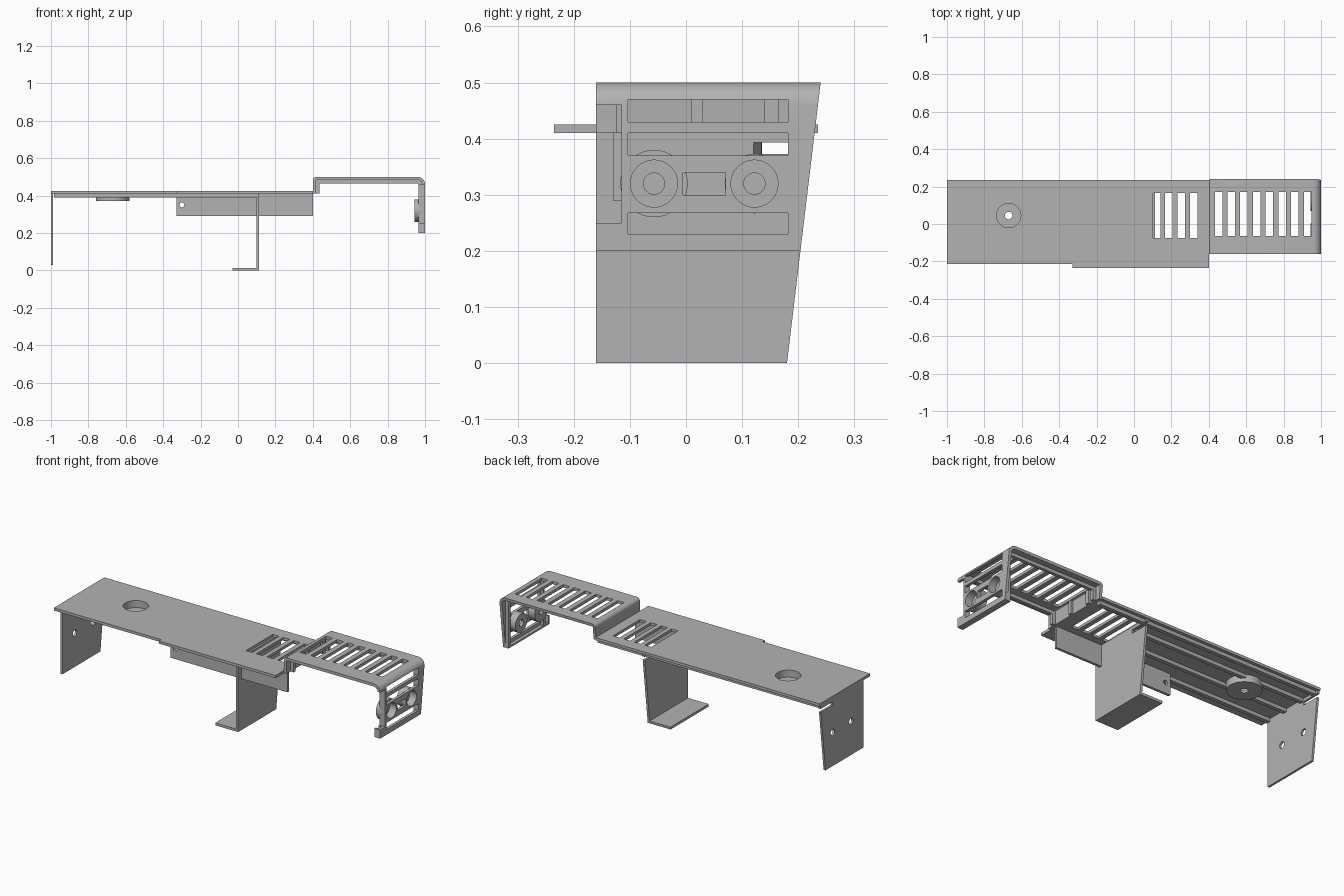
import bpy, bmesh, math
from mathutils import Vector

if "Cube" in bpy.data.objects:
    bpy.data.objects.remove(bpy.data.objects["Cube"])

gray = bpy.data.materials.new("plain_gray")
gray.use_nodes = True
gray.diffuse_color = (0.45, 0.45, 0.45, 1)
gray.node_tree.nodes["Principled BSDF"].inputs["Base Color"].default_value = (0.45, 0.45, 0.45, 1)


def place(u, v, w, axis):
    return Vector({"x": (w, u, v), "y": (u, w, v), "z": (u, v, w)}[axis])


# A solid is (outline, axis, start, end)
def rect(u0, u1, v0, v1, axis, a, b):
    return ([(u0, v0), (u1, v0), (u1, v1), (u0, v1)], axis, a, b)


def disc(u, v, r, axis, a, b, n=32):
    pts = [(u + r * math.cos(i * math.tau / n), v + r * math.sin(i * math.tau / n)) for i in range(n)]
    return (pts, axis, a, b)


def build(name, solids):
    bm = bmesh.new()
    for pts, axis, a, b in solids:
        lo = [bm.verts.new(place(u, v, a, axis)) for u, v in pts]
        hi = [bm.verts.new(place(u, v, b, axis)) for u, v in pts]
        bm.faces.new(lo)
        bm.faces.new(hi)
        for i in range(len(pts)):
            j = (i + 1) % len(pts)
            bm.faces.new((lo[i], lo[j], hi[j], hi[i]))
    bmesh.ops.recalc_face_normals(bm, faces=bm.faces)
    mesh = bpy.data.meshes.new(name)
    bm.to_mesh(mesh)
    bm.free()
    ob = bpy.data.objects.new(name, mesh)
    mesh.materials.append(gray)
    bpy.context.collection.objects.link(ob)
    return ob


def part(name, solids, cuts=()):
    ob = build(name, solids)
    bpy.ops.object.select_all(action="DESELECT")
    bpy.context.view_layer.objects.active = ob
    ob.select_set(True)
    # Each cut group holds separate solids
    for group in cuts:
        cutter = build("cutter", group)
        cutter.hide_render = True
        mod = ob.modifiers.new("cut", "BOOLEAN")
        mod.object = cutter
        mod.solver = "EXACT"
        bpy.ops.object.modifier_apply(modifier=mod.name)
        bpy.data.objects.remove(cutter)
    bpy.ops.object.shade_smooth_by_angle(angle=math.radians(30))
    return ob


# Everything tapers along one slanted back edge
def back(z):
    return 0.18 + 0.12 * z


slant = ([(back(-0.1), -0.1), (0.4, -0.1), (0.4, 0.6), (back(0.6), 0.6)], "x", -1.2, 1.2)
recess = disc(-0.67, 0.045, 0.065, "z", 0.385, 0.5)
pin_hole = disc(-0.67, 0.045, 0.02, "z", 0.3, 0.5)

# Main plate
outline = [(-1, -0.215), (-0.33, -0.215), (-0.33, -0.235), (0.4, -0.235), (0.4, 0.235), (-1, 0.235)]
vents = [rect(x, x + 0.04, -0.075, 0.165, "z", 0.3, 0.5) for x in (0.102, 0.167, 0.233, 0.3)]
part("main_plate", [(outline, "z", 0.41, 0.425)], [vents + [recess]])

# Ribs under the main plate
for i, (y, end) in enumerate([(-0.155, 0.1), (-0.03, 0.1), (0.1, 0.1), (0.195, 0.4)]):
    part(f"plate_rib_{i}", [rect(y, y + 0.022, 0.39, 0.41, "x", -0.985, end)], [[recess]])

# Round socket under the plate
part("socket", [disc(-0.67, 0.045, 0.09, "z", 0.37, 0.41, 48)], [[recess], [pin_hole]])

# Front flange
part("front_flange", [rect(-0.33, 0.4, 0.29, 0.41, "y", -0.13, -0.115)],
     [[disc(-0.3, 0.35, 0.013, "y", -0.3, 0.1, 24)]])

# Legs, notched at the top of the back edge
notch = rect(0.12, 0.4, 0.373, 0.393, "x", -1.2, 1.2)
screw_holes = [disc(y, 0.22, 0.018, "x", -1.2, -0.8, 24) for y in (-0.045, 0.12)]
part("end_leg", [rect(-0.155, 0.3, 0.03, 0.41, "x", -1, -0.988)], [[slant], [notch] + screw_holes])
leg_profile = [(-0.03, 0), (0.113, 0), (0.113, 0.41), (0.1, 0.41), (0.1, 0.014), (-0.03, 0.014)]
part("middle_leg", [(leg_profile, "y", -0.16, 0.3)], [[slant], [notch]])


# Bent path of the raised cover, at depth d below its outer face
def path(d, low):
    pts = [(0.4 + d, 0.41)]
    for x, r, start in ((0.4 + d, max(0.02 - d, 0.004), 180), (1 - d, max(0.04 - d, 0.006), 90)):
        cx = x + r if start == 180 else x - r
        for k in range(7):
            t = math.radians(start - 15 * k)
            pts.append((cx + r * math.cos(t), 0.5 - d - r + r * math.sin(t)))
    return pts + [(1 - d, low)]


def strip(d0, d1, low, y0, y1):
    return (path(d0, low) + path(d1, low)[::-1], "y", y0, y1)


# Raised cover with top vents and a pierced end panel
top_vents = [rect(x, x + 0.04, -0.065, 0.17, "z", 0.45, 0.6)
             for x in [0.432 + 0.068 * i for i in range(8)]]
end_slots = [rect(-0.103, 0.182, z0, z1, "x", 0.9, 1.1)
             for z0, z1 in ((0.23, 0.268), (0.37, 0.41), (0.43, 0.47))]
bridge_slot = rect(-0.005, 0.07, 0.3, 0.34, "x", 0.9, 1.1)
side_notch = rect(-0.3, -0.115, 0.25, 0.46, "x", 0.9, 1.1)
bosses = [(-0.057, 0.06), (0.122, 0.053)]
cups = [disc(y, 0.32, 0.042, "x", 0.958, 1.1) for y, r in bosses]
pins = [disc(y, 0.32, 0.019, "x", 0.9, 1.1, 24) for y, r in bosses]
part("raised_cover", [strip(0, 0.016, 0.2, -0.16, 0.3)],
     [[slant], top_vents, end_slots + [bridge_slot, side_notch] + cups])

# Inner rails of the raised cover
part("cover_front_rail", [strip(0.016, 0.035, 0.2, -0.125, -0.107)], [[side_notch]])
part("cover_back_rail", [strip(0.016, 0.035, 0.2, 0.186, 0.204)])
part("cover_bottom_lip", [rect(-0.16, back(0.2), 0.2, 0.21, "x", 0.965, 0.985)])
part("cover_front_lip", [rect(-0.16, -0.15, 0.2, 0.25, "x", 0.965, 0.985)])
for i, (y0, y1) in enumerate([(0.01, 0.03), (0.14, 0.165)]):
    part(f"riser_rib_{i}", [rect(y0, y1, 0.41, 0.484, "x", 0.416, 0.43)])

# Hollow bosses behind the end panel
part("end_bosses", [disc(y, 0.32, r, "x", 0.943, 0.984, 40) for y, r in bosses], [cups, pins])
